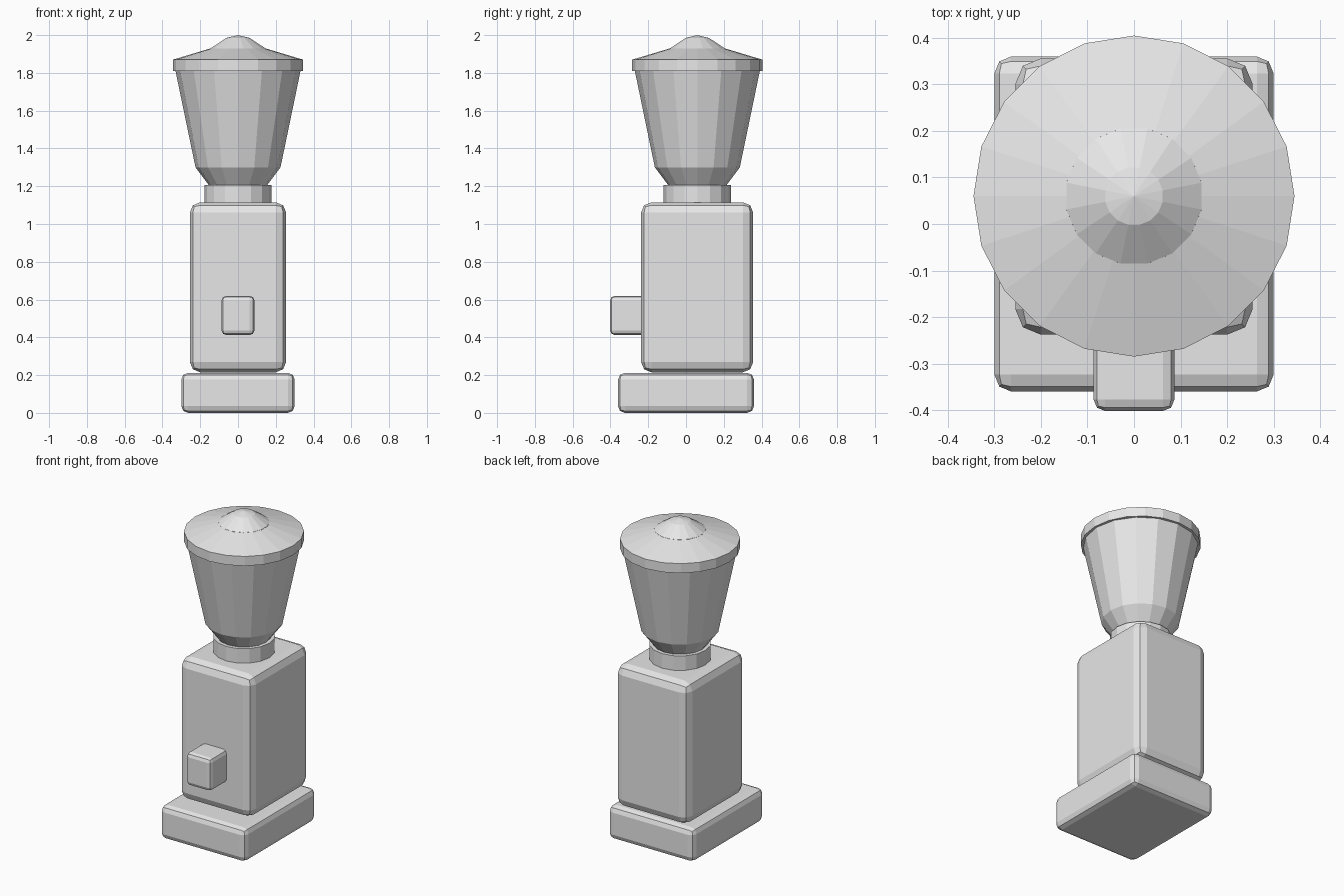
import bpy, bmesh, math

if "Cube" in bpy.data.objects:
    bpy.data.objects.remove(bpy.data.objects["Cube"], do_unlink=True)

GREY = (0.8, 0.8, 0.8, 1.0)
grey = bpy.data.materials.new("plain_grey")
grey.use_nodes = True
grey.diffuse_color = GREY
grey.node_tree.nodes["Principled BSDF"].inputs["Base Color"].default_value = GREY

AXIS_Y = 0.06  # the hopper and lid sit slightly behind the base centre


def add_object(name, bm):
    bmesh.ops.recalc_face_normals(bm, faces=bm.faces)
    mesh = bpy.data.meshes.new(name)
    bm.to_mesh(mesh)
    bm.free()
    mesh.materials.append(grey)
    obj = bpy.data.objects.new(name, mesh)
    bpy.context.collection.objects.link(obj)
    return obj


def rounded_box(name, low, high, bevel):
    bm = bmesh.new()
    bmesh.ops.create_cube(bm, size=1)
    for v in bm.verts:
        v.co = [(a + b) / 2 + c * (b - a) for a, b, c in zip(low, high, v.co)]
    bmesh.ops.bevel(bm, geom=bm.edges[:], offset=bevel, segments=2,
                    profile=0.5, affect='EDGES')
    return add_object(name, bm)


def turned(name, profile, sides, half_step=False):
    """Closed solid of revolution from (radius, height) points, bottom to top."""
    bm = bmesh.new()
    shift = 0.5 if half_step else 0
    rings = []
    for radius, z in profile:
        count = sides if radius > 0 else 1
        angles = [(i + shift) * math.tau / sides for i in range(count)]
        rings.append([bm.verts.new((radius * math.cos(a),
                                    AXIS_Y + radius * math.sin(a), z)) for a in angles])
    for low, high in zip(rings, rings[1:]):
        for i in range(sides):
            j = (i + 1) % sides
            if len(high) == 1:
                bm.faces.new((low[i], low[j], high[0]))
            else:
                bm.faces.new((low[i], low[j], high[j], high[i]))
    bm.faces.new(rings[0])
    if len(rings[-1]) > 1:
        bm.faces.new(rings[-1])
    return add_object(name, bm)


# Base, motor housing and front spout
rounded_box("base", (-0.3, -0.36, 0), (0.3, 0.36, 0.212), 0.036)
rounded_box("body", (-0.255, -0.238, 0.215), (0.255, 0.356, 1.115), 0.055)
rounded_box("spout", (-0.087, -0.402, 0.412), (0.087, -0.1, 0.62), 0.025)

# Collar, bean hopper and lid
turned("collar", [(0.178, 1.09), (0.178, 1.207)], 16)
turned("hopper", [(0.15, 1.2), (0.225, 1.3), (0.335, 1.83)], 16)
turned("lid", [(0.345, 1.81), (0.345, 1.87), (0, 1.973)], 20)
turned("lid_knob", [(0.15, 1.9), (0.148, 1.93), (0.063, 1.985), (0, 2.0)], 16, True)
